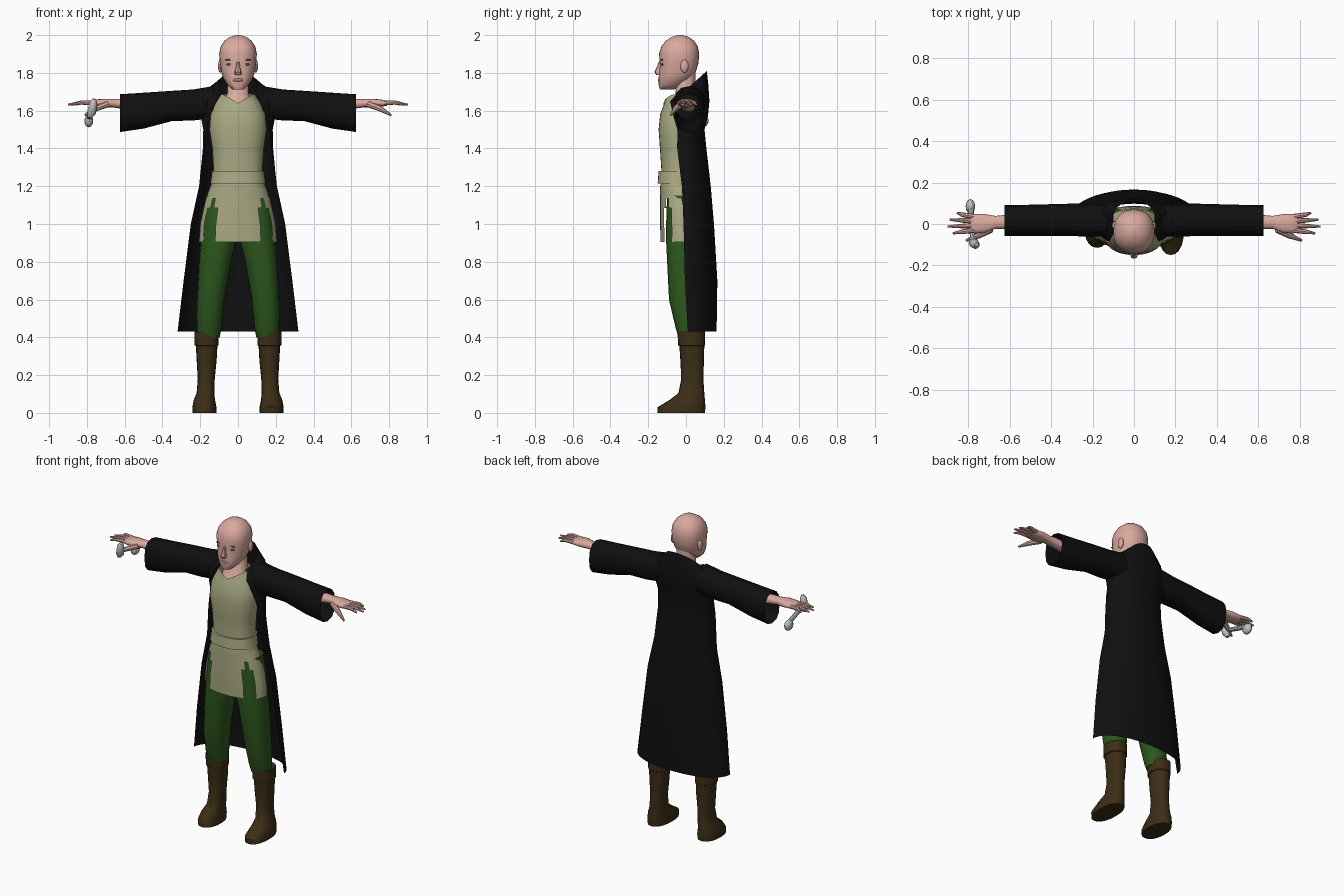
import bpy, bmesh
from math import sin, cos, pi, radians, copysign
from mathutils import Vector

cube = bpy.data.objects.get("Cube")
if cube:
    bpy.data.objects.remove(cube, do_unlink=True)


def material(name, rgb):
    m = bpy.data.materials.new(name)
    m.use_nodes = True
    m.diffuse_color = (*rgb, 1)
    bsdf = m.node_tree.nodes["Principled BSDF"]
    bsdf.inputs["Base Color"].default_value = (*rgb, 1)
    bsdf.inputs["Roughness"].default_value = 0.8
    return m


SKIN = material("skin", (.70, .40, .34))
TUNIC = material("pale olive cloth", (.40, .40, .23))
GREEN = material("green cloth", (.025, .095, .012))
BROWN = material("brown leather", (.045, .027, .008))
BLACK = material("black cloth", (.005, .005, .005))
METAL = material("grey metal", (.50, .52, .52))
IRIS = material("eye green", (.07, .10, .03))
BROW = material("brow brown", (.22, .10, .07))
LIP = material("lip pink", (.48, .22, .20))


def finish(name, bm, mat, angle=40):
    bmesh.ops.recalc_face_normals(bm, faces=bm.faces[:])
    mesh = bpy.data.meshes.new(name)
    bm.to_mesh(mesh)
    bm.free()
    ob = bpy.data.objects.new(name, mesh)
    bpy.context.collection.objects.link(ob)
    mesh.materials.append(mat)
    bpy.ops.object.select_all(action='DESELECT')
    ob.select_set(True)
    bpy.context.view_layer.objects.active = ob
    bpy.ops.object.shade_smooth_by_angle(angle=radians(angle))
    return ob


def loft(name, rings, mat, closed=True, caps=True, drop=None, angle=40):
    """Skin a list of point rings; drop(row, column) leaves a face out."""
    bm = bmesh.new()
    rows = [[bm.verts.new(p) for p in ring] for ring in rings]
    n = len(rows[0])
    for r in range(len(rows) - 1):
        for i in range(n if closed else n - 1):
            if drop and drop(r, i):
                continue
            j = (i + 1) % n
            bm.faces.new((rows[r][i], rows[r][j], rows[r + 1][j], rows[r + 1][i]))
    if caps and closed:
        bm.faces.new(rows[0])
        bm.faces.new(rows[-1])
    return finish(name, bm, mat, angle)


def power(v, e):
    return copysign(abs(v) ** e, v)


def flat_ring(z, cx, rx, front, back, n=20, e=.9):
    """Level oval, starting at the front."""
    cy, ry = (front + back) / 2, (back - front) / 2
    return [Vector((cx + rx * power(sin(a), e), cy - ry * power(cos(a), e), z))
            for a in (2 * pi * i / n for i in range(n))]


def side_ring(x, cy, cz, ry, rz, n=12, e=.8):
    """Upright oval across the x axis."""
    return [Vector((x, cy + ry * power(cos(a), e), cz + rz * power(sin(a), e)))
            for a in (2 * pi * i / n for i in range(n))]


def tube(name, points, radii, mat, n=8):
    rings = []
    axis = (Vector(points[-1]) - Vector(points[0])).normalized()
    u = axis.orthogonal().normalized()
    v = axis.cross(u)
    for p, r in zip(points, radii):
        rings.append([Vector(p) + r * (u * cos(2 * pi * i / n) + v * sin(2 * pi * i / n))
                      for i in range(n)])
    return loft(name, rings, mat)


def blob(name, centre, size, mat, seg=12):
    bm = bmesh.new()
    bmesh.ops.create_uvsphere(bm, u_segments=seg, v_segments=seg // 2 + 2, radius=1)
    for v in bm.verts:
        v.co = Vector(centre) + Vector(a * b for a, b in zip(v.co, size))
    return finish(name, bm, mat)


# Head: z, half width, front, back
head = [(1.712, .03, -.138, -.06), (1.735, .055, -.145, -.02), (1.77, .078, -.145, .03),
        (1.80, .088, -.143, .05), (1.85, .096, -.138, .066), (1.90, .1, -.143, .07),
        (1.94, .092, -.13, .062), (1.97, .072, -.107, .043), (1.99, .045, -.077, .015),
        (2.0, .012, -.045, -.018)]
loft("head", [flat_ring(z, 0, w, f, b, 24) for z, w, f, b in head], SKIN, angle=60)
neck = [(1.58, .09, -.11, .06), (1.65, .08, -.088, .055), (1.69, .058, -.055, .05),
        (1.8, .055, -.05, .05)]
loft("neck", [flat_ring(z, 0, w, f, b) for z, w, f, b in neck], SKIN, angle=60)
nose = [(1.79, .017, -.158, -.125), (1.805, .019, -.168, -.125), (1.83, .011, -.155, -.125),
        (1.862, .007, -.143, -.125)]
loft("nose", [flat_ring(z, 0, w, f, b, 8) for z, w, f, b in nose], SKIN)
blob("lips", (0, -.141, 1.762), (.028, .008, .009), LIP)
for s, side in ((1, "left"), (-1, "right")):
    blob(side + "_ear", (s * .094, -.008, 1.835), (.012, .022, .034), SKIN)
    blob(side + "_eye", (s * .043, -.124, 1.845), (.018, .008, .007), IRIS)
    blob(side + "_brow", (s * .045, -.127, 1.869), (.024, .007, .004), BROW)

# Tunic body with a dipped neckline
body = [(1.19, .148, -.137, .06), (1.28, .13, -.13, .06), (1.4, .137, -.138, .065),
        (1.5, .152, -.145, .07), (1.58, .146, -.137, .075), (1.64, .12, -.115, .07)]
rings = [flat_ring(z, 0, w, f, b, 32) for z, w, f, b in body]
collar = flat_ring(1.69, 0, .088, -.112, .06, 32)
for p in collar:
    p.z -= .05 * max(0, 1 - abs(p.x) / .088) * (p.y < 0)
loft("tunic_body", rings + [collar], TUNIC, caps=False, angle=60)

# Tunic skirt with arched slits over the thighs
skirt = [(.905, .207, -.135, .088), (1.0, .2, -.137, .088), (1.085, .182, -.137, .085),
         (1.135, .17, -.137, .08), (1.2, .147, -.137, .06)]


def slit(row, col):
    a = min(col, 39 - col)
    return (row < 2 and a in (4, 5, 6)) or (row == 2 and a == 5)


loft("tunic_skirt", [flat_ring(z, 0, w, f, b, 40, 1) for z, w, f, b in skirt], TUNIC,
     caps=False, drop=slit)
belt = [(1.215, .147, -.15, .07), (1.28, .138, -.145, .07)]
loft("belt", [flat_ring(z, 0, w, f, b, 32) for z, w, f, b in belt], TUNIC)

# Long open coat: z at back, half width, centre y, depth, sweep from the back, forward fall
coat = [(.43, .32, .01, .152, 90, 0), (.7, .288, 0, .166, 92, 0), (1.0, .25, 0, .148, 95, 0),
        (1.2, .206, -.005, .136, 97, 0), (1.4, .186, -.01, .118, 108, 0),
        (1.5, .184, 0, .098, 118, 0), (1.57, .198, .008, .108, 133, 0),
        (1.65, .2, .01, .114, 146, 0), (1.74, .165, .025, .093, 144, .03),
        (1.81, .1, .03, .08, 138, .072)]
N = 28
rings = []
for z, w, cy, d, sweep, fall in coat:
    angles = [radians(sweep) * (2 * i / N - 1) for i in range(N + 1)]
    rings.append([Vector((w * power(sin(a), .9), cy + d * cos(a), z - fall * (1 - cos(a))))
                  for a in angles])
loft("coat", rings, BLACK, closed=False, angle=50)

sleeve = [(.13, .02, 1.645, .08, .085), (.24, .02, 1.63, .08, .082), (.35, .02, 1.625, .077, .08),
          (.5, .018, 1.6, .075, .095), (.625, .017, 1.587, .075, .1)]
arm = [(.5, .012, 1.625, .036, .03), (.62, .01, 1.637, .034, .026), (.67, .008, 1.64, .031, .022),
       (.72, .002, 1.64, .046, .023), (.77, .002, 1.64, .047, .017), (.79, .002, 1.638, .042, .012)]
leg = [(.40, .155, .058, -.04, .07), (.45, .153, .066, -.055, .075), (.6, .145, .073, -.09, .08),
       (.8, .122, .085, -.1, .08), (.95, .097, .097, -.107, .082), (1.15, .08, .09, -.1, .07)]
shaft = [(.07, .178, .056, -.085, .1), (.105, .172, .047, -.04, .097), (.18, .168, .045, -.025, .092),
         (.28, .166, .053, -.03, .095), (.355, .166, .057, -.035, .097), (.358, .166, .063, -.042, .1),
         (.43, .166, .063, -.045, .1)]
for s, side in ((1, "left"), (-1, "right")):
    # Sleeve, arm and hand
    loft(side + "_sleeve", [side_ring(s * x, *r) for x, *r in sleeve], BLACK, caps=False)
    loft(side + "_hand", [side_ring(s * x, *r) for x, *r in arm], SKIN, angle=60)
    for k, (name, tip) in enumerate((("index", .875), ("middle", .9), ("ring", .89), ("little", .855))):
        y = -.03 + .022 * k
        tube(f"{side}_{name}_finger",
             [(s * .77, y, 1.64), (s * .83, y * 1.25, 1.643), (s * tip, y * 1.5, 1.632)],
             [.013, .011, .005], SKIN)
    tube(side + "_thumb", [(s * .69, -.025, 1.635), (s * .75, -.055, 1.612), (s * .81, -.08, 1.577)],
         [.018, .015, .006], SKIN)
    # Trouser leg
    loft(side + "_trouser_leg", [flat_ring(z, s * cx, w, f, b) for z, cx, w, f, b in leg], GREEN)
    # Boot: the right foot stands slightly further back
    toe = -.15 if s > 0 else -.115
    foot = [(0, .178, .063, toe, .1), (.03, .178, .064, toe, .103)]
    loft(side + "_boot", [flat_ring(z, s * cx, w, f, b) for z, cx, w, f, b in foot + shaft], BROWN)

# Metal grip held in the right hand
tube("grip_bar", [(-.775, -.1, 1.61), (-.79, .1, 1.555)], [.014, .014], METAL)
tube("grip_front_end", [(-.785, -.085, 1.565), (-.775, -.09, 1.59), (-.765, -.1, 1.64),
                        (-.76, -.1, 1.662)], [.012, .024, .021, .01], METAL, 10)
blob("grip_rear_end", (-.79, .085, 1.545), (.023, .035, .033), METAL)
